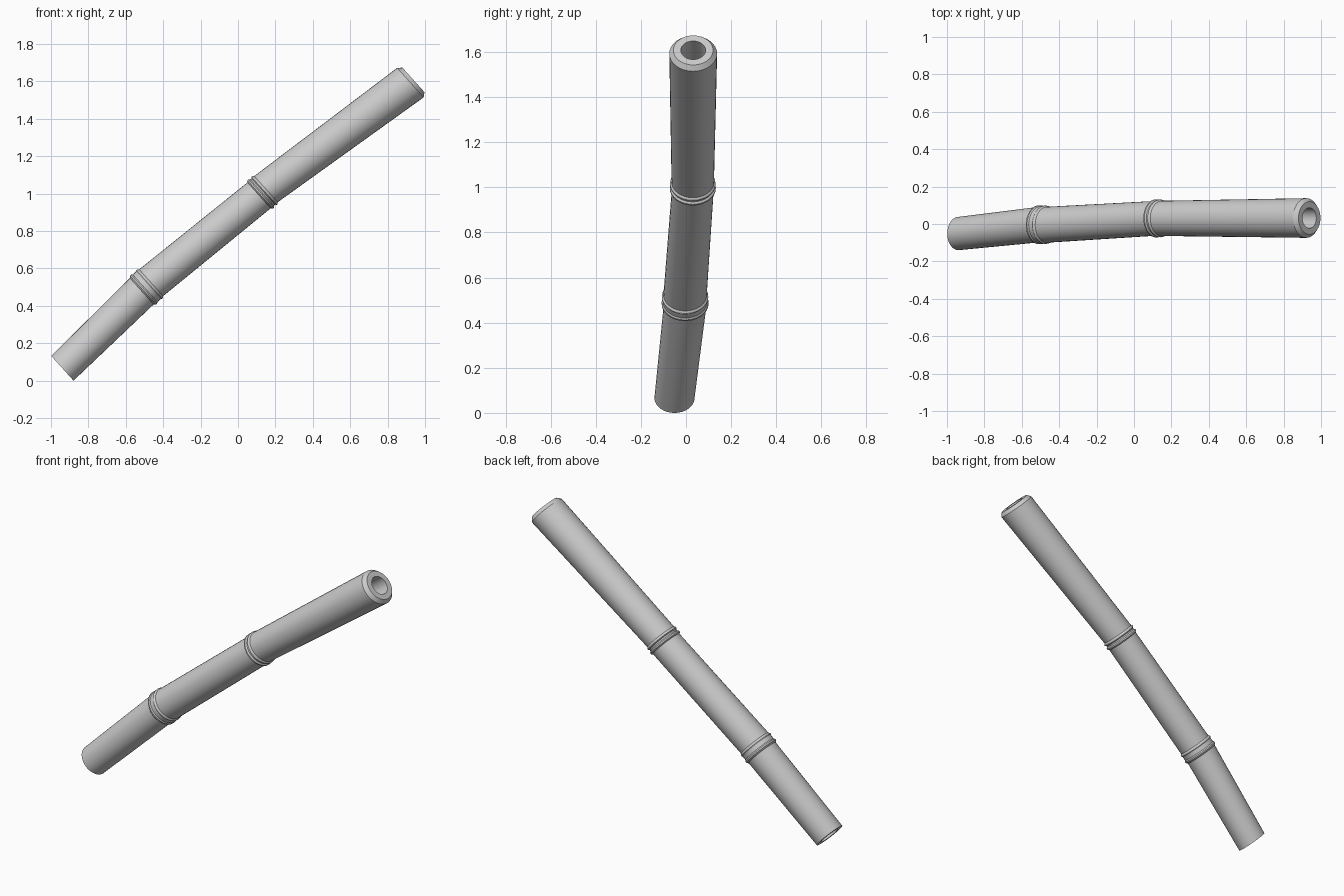
import bpy, bmesh, math
from mathutils import Vector

if "Cube" in bpy.data.objects:
    bpy.data.objects.remove(bpy.data.objects["Cube"])

SIDES = 32
TILT = math.radians(42)
# every ring lies in a parallel slanted plane
AXIS = Vector((math.cos(TILT), 0, math.sin(TILT)))
UP = Vector((-math.sin(TILT), 0, math.cos(TILT)))
SIDE = Vector((0, 1, 0))

# ring centres at the bottom end, the two nodes and the top end
BOTTOM = Vector((-0.939, -0.051, 0.066))
NODE_1 = Vector((-0.488, -0.004, 0.502))
NODE_2 = Vector((0.132, 0.03, 1.008))
TOP = Vector((0.938, 0.032, 1.608))

# (centre, offset along the axis, radius)
rings = [
    (BOTTOM, 0, 0.089),
    # lower node: two ridges with a shallow band between
    (NODE_1, -0.036, 0.095), (NODE_1, -0.027, 0.104), (NODE_1, -0.019, 0.104),
    (NODE_1, -0.012, 0.099), (NODE_1, 0.012, 0.099), (NODE_1, 0.018, 0.103),
    (NODE_1, 0.025, 0.102), (NODE_1, 0.032, 0.096),
    # upper node: two ridges with a narrow groove between
    (NODE_2, -0.026, 0.093), (NODE_2, -0.019, 0.102), (NODE_2, -0.011, 0.102),
    (NODE_2, -0.004, 0.094), (NODE_2, 0.004, 0.094), (NODE_2, 0.010, 0.101),
    (NODE_2, 0.017, 0.100), (NODE_2, 0.024, 0.094),
    # bevelled rim, then the hollow bore back down to the start
    (TOP, -0.022, 0.106), (TOP, 0, 0.088), (TOP, 0, 0.055),
    (NODE_2, 0, 0.055), (NODE_1, 0, 0.055), (BOTTOM, 0, 0.06),
]

bm = bmesh.new()
loops = []
for centre, offset, radius in rings:
    loop = []
    for i in range(SIDES):
        a = 2 * math.pi * i / SIDES
        loop.append(bm.verts.new(centre + AXIS * offset
                                 + (SIDE * math.cos(a) + UP * math.sin(a)) * radius))
    loops.append(loop)
for a, b in zip(loops, loops[1:] + loops[:1]):
    for i in range(SIDES):
        j = (i + 1) % SIDES
        bm.faces.new((a[i], a[j], b[j], b[i]))
bmesh.ops.recalc_face_normals(bm, faces=bm.faces)

mesh = bpy.data.meshes.new("bamboo_stalk")
bm.to_mesh(mesh)
bm.free()
stalk = bpy.data.objects.new("bamboo_stalk", mesh)
bpy.context.collection.objects.link(stalk)
bpy.context.view_layer.objects.active = stalk
stalk.select_set(True)
bpy.ops.object.shade_smooth_by_angle(angle=math.radians(30))
